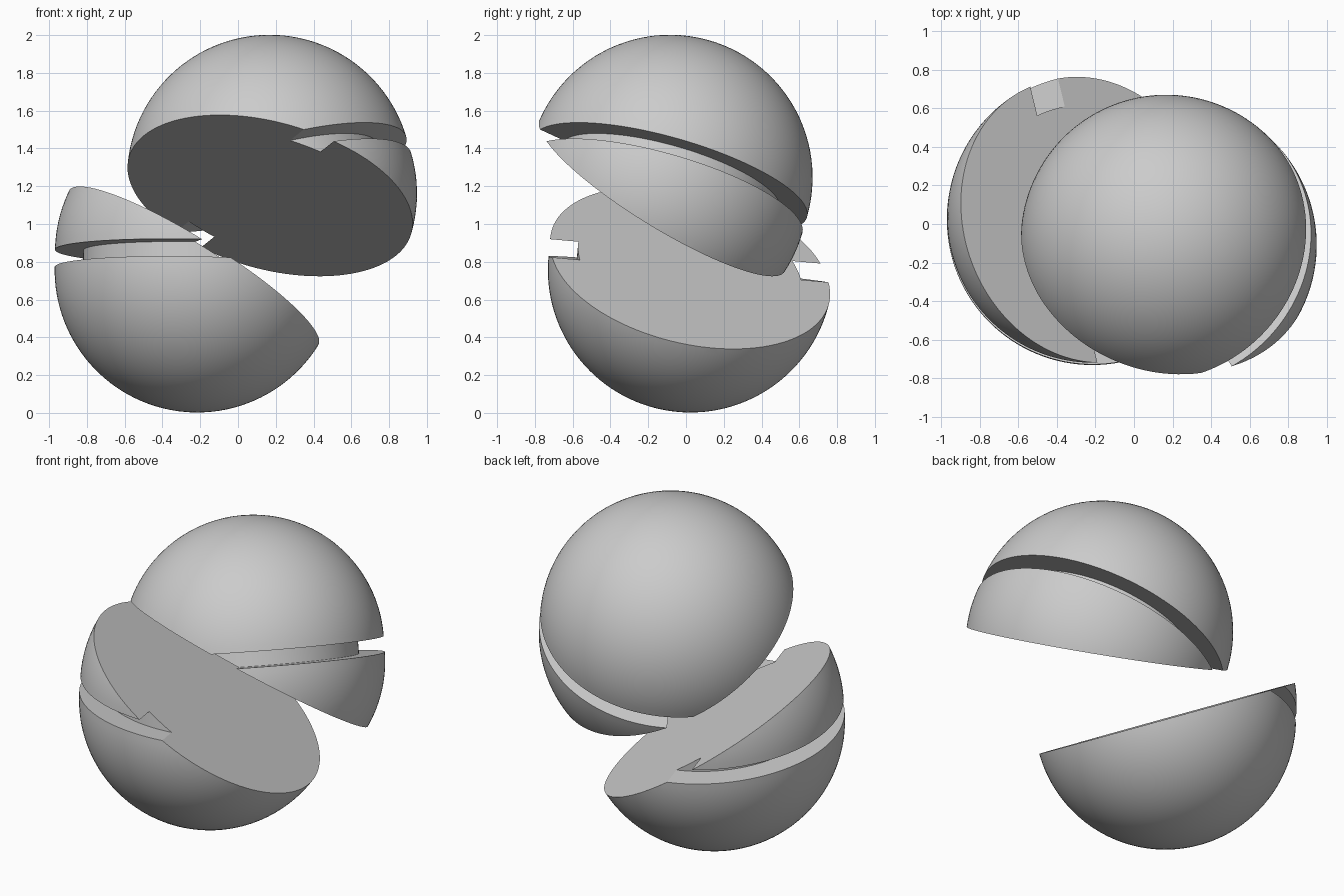
import bpy, bmesh, math
from mathutils import Vector

cube = bpy.data.objects.get("Cube")
if cube:
    bpy.data.objects.remove(cube, do_unlink=True)

RADIUS = 0.755      # ball radius
CORE = 0.605        # radius at the bottom of the groove
HALF_GAP = 0.046    # half the groove width
ARC, TURNS = 32, 128

grey = bpy.data.materials.new("mid grey")
grey.use_nodes = True
colour = (0.6, 0.6, 0.6, 1)
grey.diffuse_color = colour
grey.node_tree.nodes["Principled BSDF"].inputs["Base Color"].default_value = colour


def half_ball(name, centre, axis, cut_point, cut_normal):
    """Grooved ball turned around its axis, sliced flat on the cut plane."""
    # Half profile: bottom dome, groove, top dome
    dome = [(RADIUS * math.sin(t), HALF_GAP + RADIUS * math.cos(t))
            for t in (math.pi / 2 * i / ARC for i in range(ARC + 1))]
    profile = [(r, -z) for r, z in dome]
    profile += [(CORE, -HALF_GAP), (CORE, HALF_GAP)] + dome[::-1]

    bm = bmesh.new()
    verts = [bm.verts.new((r, 0, z)) for r, z in profile]
    edges = [bm.edges.new(pair) for pair in zip(verts, verts[1:])]
    bmesh.ops.spin(bm, geom=verts + edges, cent=(0, 0, 0), axis=(0, 0, 1),
                   angle=2 * math.pi, steps=TURNS, use_merge=True)
    bmesh.ops.remove_doubles(bm, verts=bm.verts, dist=1e-5)

    # Place the ball, then remove everything beyond the cut
    turn = Vector((0, 0, 1)).rotation_difference(Vector(axis))
    for v in bm.verts:
        v.co = turn @ v.co + Vector(centre)
    bmesh.ops.bisect_plane(bm, geom=bm.verts[:] + bm.edges[:] + bm.faces[:],
                           plane_co=cut_point, plane_no=Vector(cut_normal).normalized(),
                           clear_outer=True)
    rim = [e for e in bm.edges if e.is_boundary]
    bmesh.ops.contextual_create(bm, geom=rim)
    bmesh.ops.recalc_face_normals(bm, faces=bm.faces)

    mesh = bpy.data.meshes.new(name)
    bm.to_mesh(mesh)
    bm.free()
    mesh.materials.append(grey)
    obj = bpy.data.objects.new(name, mesh)
    bpy.context.collection.objects.link(obj)
    bpy.ops.object.select_all(action="DESELECT")
    obj.select_set(True)
    bpy.context.view_layer.objects.active = obj
    bpy.ops.object.shade_smooth_by_angle(angle=math.radians(30))


half_ball("lower_half", (-0.215, 0.028, 0.803), (0.02, 0.095, 1),
          (-0.218, 0.028, 0.757), (0.515, 0.2, 0.83))
half_ball("upper_half", (0.18, -0.097, 1.204), (-0.3, 0.29, 1),
          (0.166, -0.085, 1.125), (-0.215, -0.51, -0.83))
